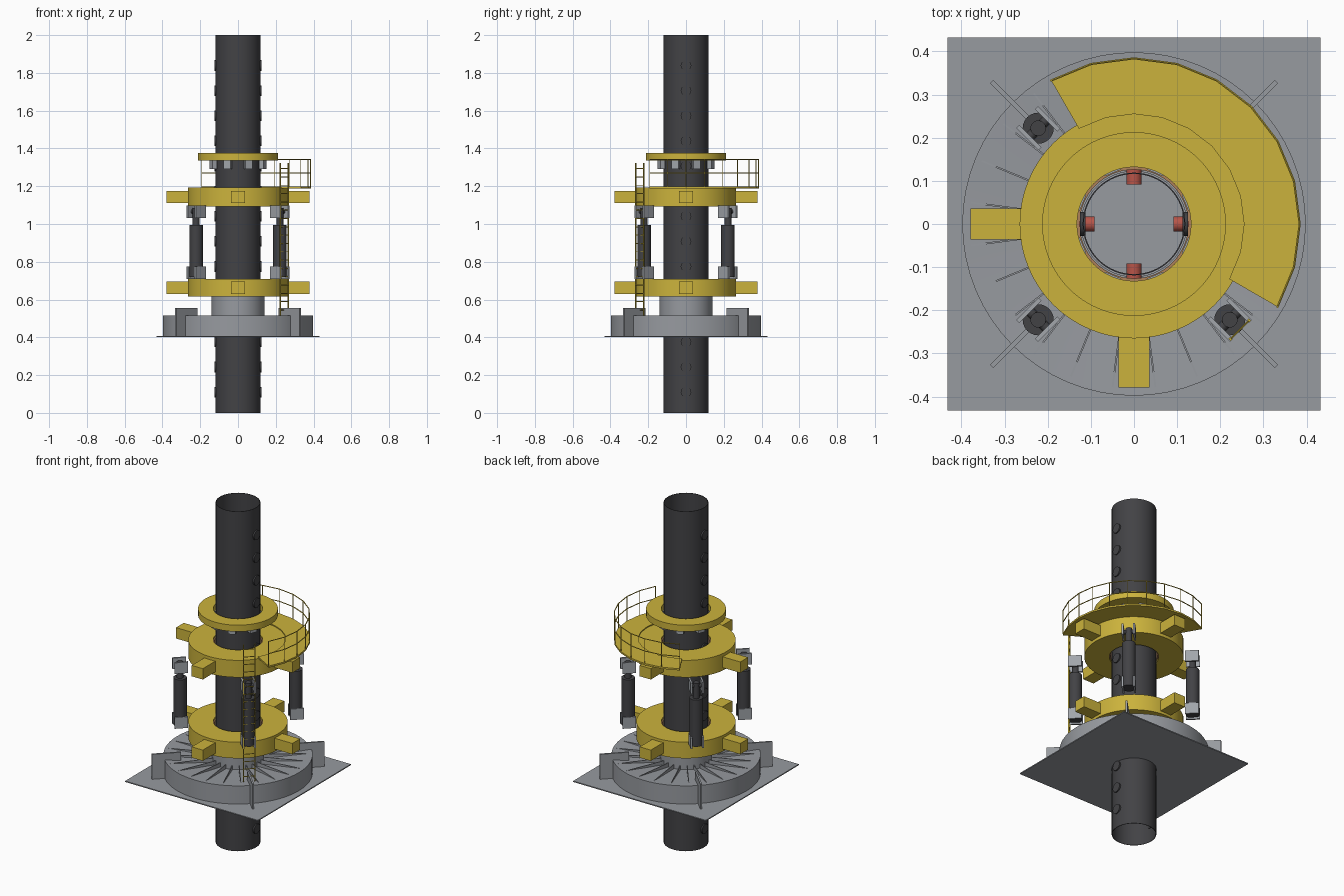
import bpy, bmesh, math
from mathutils import Vector, Matrix

if "Cube" in bpy.data.objects:
    bpy.data.objects.remove(bpy.data.objects["Cube"])


def material(name, rgb):
    m = bpy.data.materials.new(name)
    m.diffuse_color = (*rgb, 1)
    m.use_nodes = True
    m.node_tree.nodes["Principled BSDF"].inputs["Base Color"].default_value = m.diffuse_color
    return m


DARK = material("dark steel", (0.055, 0.055, 0.06))
YELLOW = material("safety yellow", (0.60, 0.45, 0.045))
GREY = material("mid grey", (0.31, 0.325, 0.35))
LIGHT = material("light grey", (0.36, 0.38, 0.41))
RED = material("pin red", (0.48, 0.09, 0.065))
BROWN = material("bronze lining", (0.42, 0.22, 0.10))


def finish(name, bm, mat, smooth=False):
    bmesh.ops.recalc_face_normals(bm, faces=bm.faces)
    me = bpy.data.meshes.new(name)
    bm.to_mesh(me)
    bm.free()
    me.materials.append(mat)
    ob = bpy.data.objects.new(name, me)
    bpy.context.collection.objects.link(ob)
    if smooth:
        bpy.ops.object.select_all(action='DESELECT')
        ob.select_set(True)
        bpy.context.view_layer.objects.active = ob
        bpy.ops.object.shade_smooth_by_angle(angle=math.radians(35))
    return ob


def lathe(name, profile, mat, n=64):
    """Revolve a closed (radius, z) profile about the z axis."""
    bm = bmesh.new()
    rings = [[bm.verts.new((r * math.cos(math.tau * i / n), r * math.sin(math.tau * i / n), z))
              for r, z in profile] for i in range(n)]
    k = len(profile)
    for i in range(n):
        a, b = rings[i], rings[(i + 1) % n]
        for j in range(k):
            bm.faces.new((a[j], b[j], b[(j + 1) % k], a[(j + 1) % k]))
    return finish(name, bm, mat, True)


def ring(name, r0, r1, z0, z1, mat):
    return lathe(name, [(r0, z0), (r1, z0), (r1, z1), (r0, z1)], mat)


def add_box(bm, angle, radial, tangent, z):
    """Box given by (min, max) ranges in a radial frame turned by angle degrees."""
    size = [b - a for a, b in (radial, tangent, z)]
    mid = [(a + b) / 2 for a, b in (radial, tangent, z)]
    m = Matrix.Rotation(math.radians(angle), 4, 'Z') @ Matrix.Translation(mid) @ Matrix.Diagonal((*size, 1))
    bmesh.ops.create_cube(bm, size=1, matrix=m)


def add_rod(bm, p, q, r, n=6):
    p, q = Vector(p), Vector(q)
    d = q - p
    m = Matrix.Translation((p + q) / 2) @ d.to_track_quat('Z', 'Y').to_matrix().to_4x4()
    bmesh.ops.create_cone(bm, cap_ends=True, segments=n, radius1=r, radius2=r, depth=d.length, matrix=m)


def polar(r, deg, z):
    a = math.radians(deg)
    return (r * math.cos(a), r * math.sin(a), z)


QUARTERS = (0, 90, 180, 270)
DIAGONALS = (45, 135, 225, 315)

# Hollow leg tube with locking sockets on both sides
ring("leg_tube", 0.116, 0.119, 0, 2, DARK)
bm = bmesh.new()
for i in range(14):
    for s in (-1, 1):
        z = 0.11 + i * 0.133
        add_rod(bm, (s * 0.112, 0, z), (s * 0.125, 0, z), 0.028, 24)
finish("leg_sockets", bm, DARK, True)

# Deck plate, drum with dished top, central sleeve
bm = bmesh.new()
bmesh.ops.create_cube(bm, size=1, matrix=Matrix.Translation((0, 0, 0.405)) @ Matrix.Diagonal((0.865, 0.865, 0.006, 1)))
finish("deck_plate", bm, GREY)
lathe("base_drum", [(0.125, 0.408), (0.398, 0.408), (0.398, 0.515), (0.392, 0.515), (0.14, 0.49), (0.125, 0.49)], GREY)
ring("base_sleeve", 0.122, 0.14, 0.41, 0.62, GREY)
bm = bmesh.new()
for i in range(24):
    add_box(bm, i * 15 + 7.5, (0.135, 0.396), (-0.002, 0.002), (0.45, 0.514))
finish("drum_ribs", bm, GREY)
bm = bmesh.new()
for a in DIAGONALS:
    add_box(bm, a, (0.31, 0.467), (-0.005, 0.005), (0.408, 0.555))
finish("base_gussets", bm, GREY)

# Two yoke rings with arms, bronze lining and locking pins
for label, z0, z1 in (("lower", 0.615, 0.71), ("upper", 1.092, 1.192)):
    zm = (z0 + z1) / 2
    ring(label + "_yoke", 0.132, 0.265, z0, z1, YELLOW)
    ring(label + "_lining", 0.126, 0.133, z0 + 0.01, z1 - 0.01, BROWN)
    arms, pins = bmesh.new(), bmesh.new()
    for a in QUARTERS:
        add_box(arms, a, (0.25, 0.379), (-0.036, 0.036), (zm - 0.032, zm + 0.032))
        add_rod(pins, polar(0.091, a, zm), polar(0.2, a, zm), 0.0175, 20)
    finish(label + "_yoke_arms", arms, YELLOW)
    finish(label + "_locking_pins", pins, RED, True)

# Top collar on spacer blocks
ring("top_collar", 0.132, 0.213, 1.337, 1.375, YELLOW)
bm = bmesh.new()
for i in range(8):
    add_box(bm, i * 45 + 22.5, (0.128, 0.155), (-0.02, 0.02), (1.292, 1.338))
finish("collar_blocks", bm, LIGHT)

# Hydraulic jacks between the yokes with clevis plates at both ends
bodies, clevises = bmesh.new(), bmesh.new()
for a in DIAGONALS:
    add_rod(bodies, polar(0.314, a, 0.72), polar(0.314, a, 0.995), 0.036, 24)
    add_rod(bodies, polar(0.314, a, 0.99), polar(0.314, a, 1.085), 0.018, 20)
    for z0, z1 in ((0.71, 0.775), (1.033, 1.098)):
        for s in (-1, 1):
            add_box(clevises, a, (0.277, 0.35), (s * 0.031 - 0.005, s * 0.031 + 0.005), (z0, z1))
        zm = (z0 + z1) / 2
        t = Vector(polar(0.034, a + 90, 0))
        c = Vector(polar(0.314, a, zm))
        add_rod(bodies, c - t, c + t, 0.012, 12)
finish("jack_bodies", bodies, DARK, True)
finish("jack_clevises", clevises, LIGHT)

# Walkway sector with faceted outer edge
angles = list(range(-30, 121, 15))
bm = bmesh.new()
outline = [polar(0.386, a, 1.188) for a in angles] + [polar(0.255, a, 1.188) for a in reversed(angles)]
face = bm.faces.new([bm.verts.new(p) for p in outline])
up = bmesh.ops.extrude_face_region(bm, geom=[face])
bmesh.ops.translate(bm, vec=(0, 0, 0.01), verts=[v for v in up["geom"] if isinstance(v, bmesh.types.BMVert)])
finish("walkway", bm, YELLOW)

# Walkway railing
bm = bmesh.new()
for a in angles:
    add_rod(bm, polar(0.384, a, 1.195), polar(0.384, a, 1.343), 0.0025)
for a, b in zip(angles, angles[1:]):
    for z in (1.27, 1.342):
        add_rod(bm, polar(0.384, a, z), polar(0.384, b, z), 0.0028)
finish("walkway_railing", bm, YELLOW)

# Access ladder
bm = bmesh.new()
for s in (-1, 1):
    add_box(bm, 315, (0.343, 0.35), (s * 0.031 - 0.0025, s * 0.031 + 0.0025), (0.515, 1.322))
side = Vector(polar(0.031, 45, 0))
for i in range(18):
    c = Vector(polar(0.3465, 315, 0.545 + i * 0.044))
    add_rod(bm, c - side, c + side, 0.0025)
finish("ladder", bm, YELLOW)
